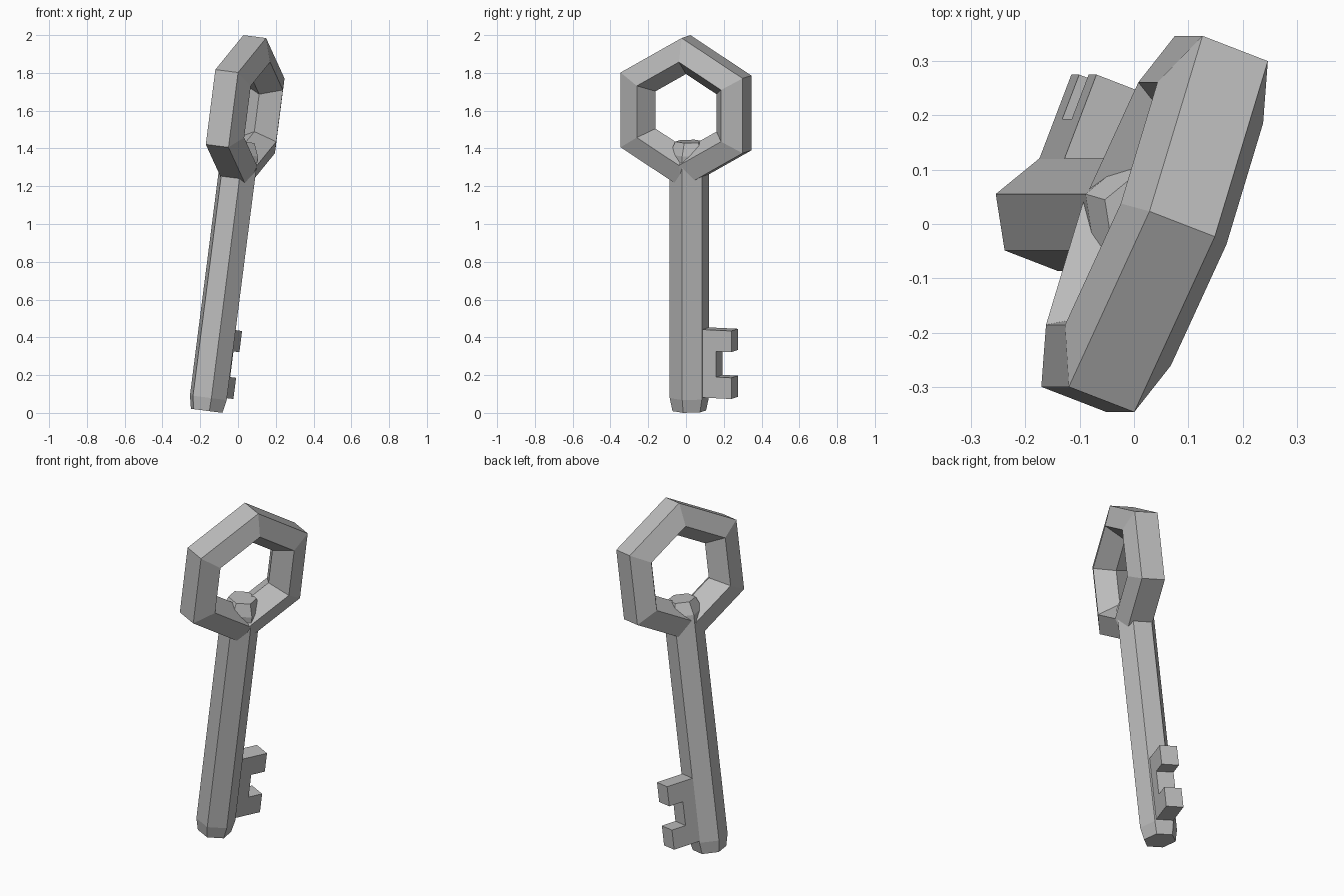
import bpy, bmesh
from math import cos, sin, pi, radians
from mathutils import Matrix, Vector

cube = bpy.data.objects.get("Cube")
if cube:
    bpy.data.objects.remove(cube)

grey = bpy.data.materials.new("plain grey")
grey.use_nodes = True
colour = (0.5, 0.5, 0.5, 1)
grey.diffuse_color = colour
grey.node_tree.nodes["Principled BSDF"].inputs["Base Color"].default_value = colour

# The key is built upright (shaft on z, teeth towards +y), then leaned over
POSE = (Matrix.Translation((-0.166, 0.0175, 0.011))
        @ Matrix.Rotation(radians(7.3), 4, 'Y')
        @ Matrix.Rotation(radians(-21), 4, 'Z'))


def finish(name, bm):
    bmesh.ops.remove_doubles(bm, verts=bm.verts, dist=1e-4)
    bmesh.ops.recalc_face_normals(bm, faces=bm.faces)
    mesh = bpy.data.meshes.new(name)
    bm.to_mesh(mesh)
    bm.free()
    mesh.materials.append(grey)
    obj = bpy.data.objects.new(name, mesh)
    bpy.context.collection.objects.link(obj)
    obj.matrix_world = POSE


# Six-sided shaft with chamfered ends
bm = bmesh.new()
loops = []
for radius, z in [(0.09, 0), (0.105, 0.07), (0.105, 1.37), (0.076, 1.438)]:
    loops.append([bm.verts.new((radius * cos(k * pi / 3), radius * sin(k * pi / 3), z))
                  for k in range(6)])
for low, high in zip(loops, loops[1:]):
    for k in range(6):
        j = (k + 1) % 6
        bm.faces.new((low[k], low[j], high[j], high[k]))
bm.faces.new(loops[0])
bm.faces.new(loops[-1])
finish("shaft", bm)

# Hexagonal bow with a five-sided section, its ridge on the inside
bm = bmesh.new()
centre = Vector((0.007, -0.016, 1.598))
section = [bm.verts.new(centre + Vector((0.1104 * sin(a), 0, 0.31 - 0.1104 * cos(a))))
           for a in [k * 2 * pi / 5 for k in range(5)]]
edges = [bm.edges.new((section[k], section[(k + 1) % 5])) for k in range(5)]
bmesh.ops.spin(bm, geom=section + edges, cent=centre, axis=(1, 0, 0),
               angle=2 * pi, steps=6)
finish("bow_ring", bm)

# Notched bit with two teeth
bm = bmesh.new()
outline = [(0.03, 0.08), (0.255, 0.08), (0.255, 0.193), (0.167, 0.193),
           (0.167, 0.33), (0.255, 0.33), (0.255, 0.443), (0.03, 0.443)]
face = bm.faces.new([bm.verts.new((-0.054, y, z)) for y, z in outline])
side = bmesh.ops.extrude_face_region(bm, geom=[face], use_keep_orig=True)
bmesh.ops.translate(bm, vec=(0.098, 0, 0),
                    verts=[v for v in side["geom"] if isinstance(v, bmesh.types.BMVert)])
finish("key_bit", bm)
